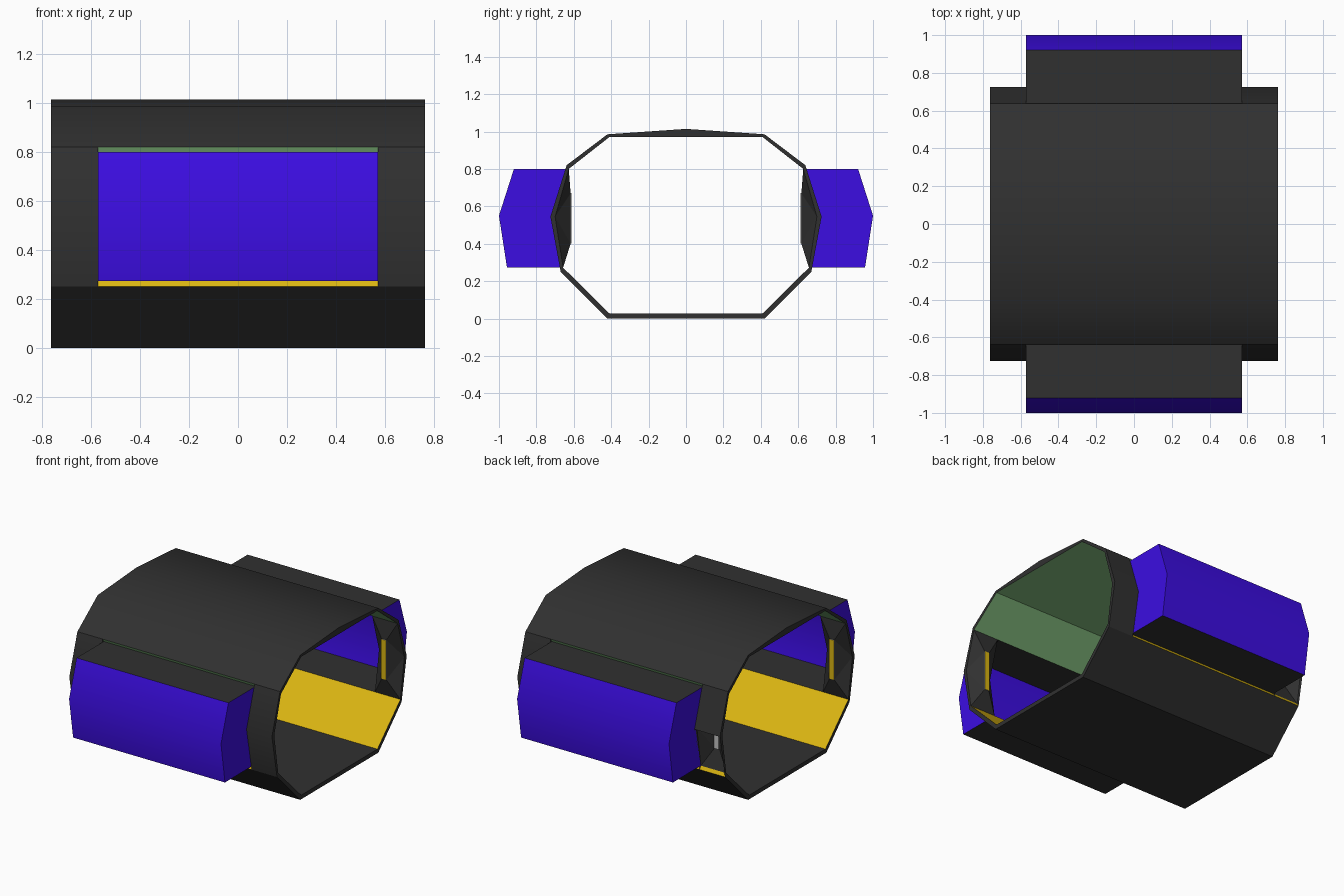
import bpy, bmesh
from math import radians

old = bpy.data.objects.get("Cube")
if old:
    bpy.data.objects.remove(old, do_unlink=True)


def material(name, rgb):
    m = bpy.data.materials.new(name)
    m.use_nodes = True
    m.diffuse_color = (*rgb, 1)
    m.node_tree.nodes["Principled BSDF"].inputs["Base Color"].default_value = (*rgb, 1)
    return m


DARK, BLUE, GREEN, YELLOW, GREY = range(5)
MATS = [material("dark grey", (0.03, 0.03, 0.03)),
        material("deep blue", (0.045, 0.004, 0.76)),
        material("soft green", (0.25, 0.55, 0.23)),
        material("warm yellow", (0.70, 0.46, 0.006)),
        material("light grey", (0.55, 0.55, 0.55))]


def build(name, faces, angle=35):
    """Join (points, colour) polygons into one object."""
    bm = bmesh.new()
    for pts, colour in faces:
        f = bm.faces.new([bm.verts.new(p) for p in pts])
        f.material_index = colour
    bmesh.ops.remove_doubles(bm, verts=bm.verts, dist=0.0005)
    bmesh.ops.recalc_face_normals(bm, faces=bm.faces)
    mesh = bpy.data.meshes.new(name)
    bm.to_mesh(mesh)
    bm.free()
    for m in MATS:
        mesh.materials.append(m)
    ob = bpy.data.objects.new(name, mesh)
    bpy.context.collection.objects.link(ob)
    bpy.ops.object.select_all(action='DESELECT')
    ob.select_set(True)
    bpy.context.view_layer.objects.active = ob
    bpy.ops.object.shade_smooth_by_angle(angle=radians(angle))
    return ob


def strip(a, b, x0, x1, s=1):
    """Quad running along x between two (y, z) profile points."""
    return [(x0, s * a[0], a[1]), (x1, s * a[0], a[1]),
            (x1, s * b[0], b[1]), (x0, s * b[0], b[1])]


# Half profiles (y, z) from the roof ridge to the floor centre
OUTER = [(0, 1.014), (.42, .985), (.638, .82), (.725, .545), (.67, .25), (.42, 0), (0, 0)]
INNER = [(0, .97), (.41, .97), (.627, .80), (.70, .545), (.657, .272), (.41, .028), (0, .028)]
LINING = [GREEN, GREEN, DARK, DARK, YELLOW, DARK]
END, BAY = .763, .572
SIDE = (2, 3)  # profile segments that form the side walls

# Outer skin and its end rims
skin = []
for s in (1, -1):
    for i in range(len(OUTER) - 1):
        a, b = OUTER[i], OUTER[i + 1]
        if i in SIDE:
            spans = [(-END, -BAY), (BAY, END)]
            if i == 3 and s == 1:
                spans = spans[1:]  # open lower panel at the back
        else:
            spans = [(-END, END)]
        for x0, x1 in spans:
            skin.append((strip(a, b, x0, x1, s), DARK))
        for x in (-END, END):
            ring = (a, b, INNER[i + 1], INNER[i])
            skin.append(([(x, s * y, z) for y, z in ring], DARK))
build("outer_shell", skin)

# Coloured lining panels, with the edges of the side openings
lining = []
for s in (1, -1):
    for i, colour in enumerate(LINING):
        if i not in SIDE:
            lining.append((strip(INNER[i], INNER[i + 1], -END, END, s), colour))
    lining.append((strip(OUTER[2], INNER[2], -END, END, s), GREEN))
    lining.append((strip(OUTER[4], INNER[4], -END, END, s), YELLOW))
build("inner_lining", lining, 20)


# Window bays
def bay(name, s):
    top, mid, low = INNER[2], (.715, .545), INNER[4]
    glass = [(.92, .80), (1.0, .55), (.957, .272)]
    faces = [(strip(top, glass[0], -BAY, BAY, s), DARK),
             (strip(low, glass[2], -BAY, BAY, s), DARK)]
    for a, b in zip(glass, glass[1:]):
        faces.append((strip(a, b, -BAY, BAY, s), BLUE))
    for x in (-BAY, BAY):
        for ring in ([top, glass[0], glass[1], mid], [mid, glass[1], glass[2], low]):
            faces.append(([(x, s * y, z) for y, z in ring], BLUE))
    build(name, faces)


bay("front_bay", -1)
bay("back_bay", 1)


# Tapered slot surrounds inside the four wall ends
def surround(name, s, e):
    xs = (e * END, e * BAY)
    slot = (e * .685, e * .650)
    y, hi, lo = .617, .67, .40
    faces = []
    for x, t in zip(xs, slot):
        top, mid, low = [(x, s * p[0], p[1]) for p in INNER[2:5]]
        up, down = (t, s * y, hi), (t, s * y, lo)
        faces += [([top, mid, up], DARK), ([mid, down, up], DARK), ([mid, low, down], DARK)]
        # Wall thickness beside the bay
        if x == xs[1]:
            for i in SIDE:
                ring = (OUTER[i], OUTER[i + 1], INNER[i + 1], INNER[i])
                faces.append(([(x, s * q, z) for q, z in ring], DARK))
    for k, z in ((2, hi), (4, lo)):
        p = INNER[k]
        faces.append(([(xs[0], s * p[0], p[1]), (xs[1], s * p[0], p[1]),
                       (slot[1], s * y, z), (slot[0], s * y, z)], DARK))
    build(name, faces, 10)

    # Light strip filling the slot, with a yellow face
    a, b = (.612, hi), (.612, lo)
    c, d = (.628, hi), (.628, lo)
    bar = [(strip(a, b, *slot, s), YELLOW), (strip(c, d, *slot, s), GREY),
           (strip(a, c, *slot, s), GREY), (strip(b, d, *slot, s), GREY)]
    for t in slot:
        bar.append(([(t, s * q, z) for q, z in (a, b, d, c)], GREY))
    build(name.replace("surround", "strip"), bar, 10)


for s, depth in ((-1, "front"), (1, "back")):
    for e, hand in ((1, "left"), (-1, "right")):
        surround(f"{depth}_{hand}_slot_surround", s, e)
